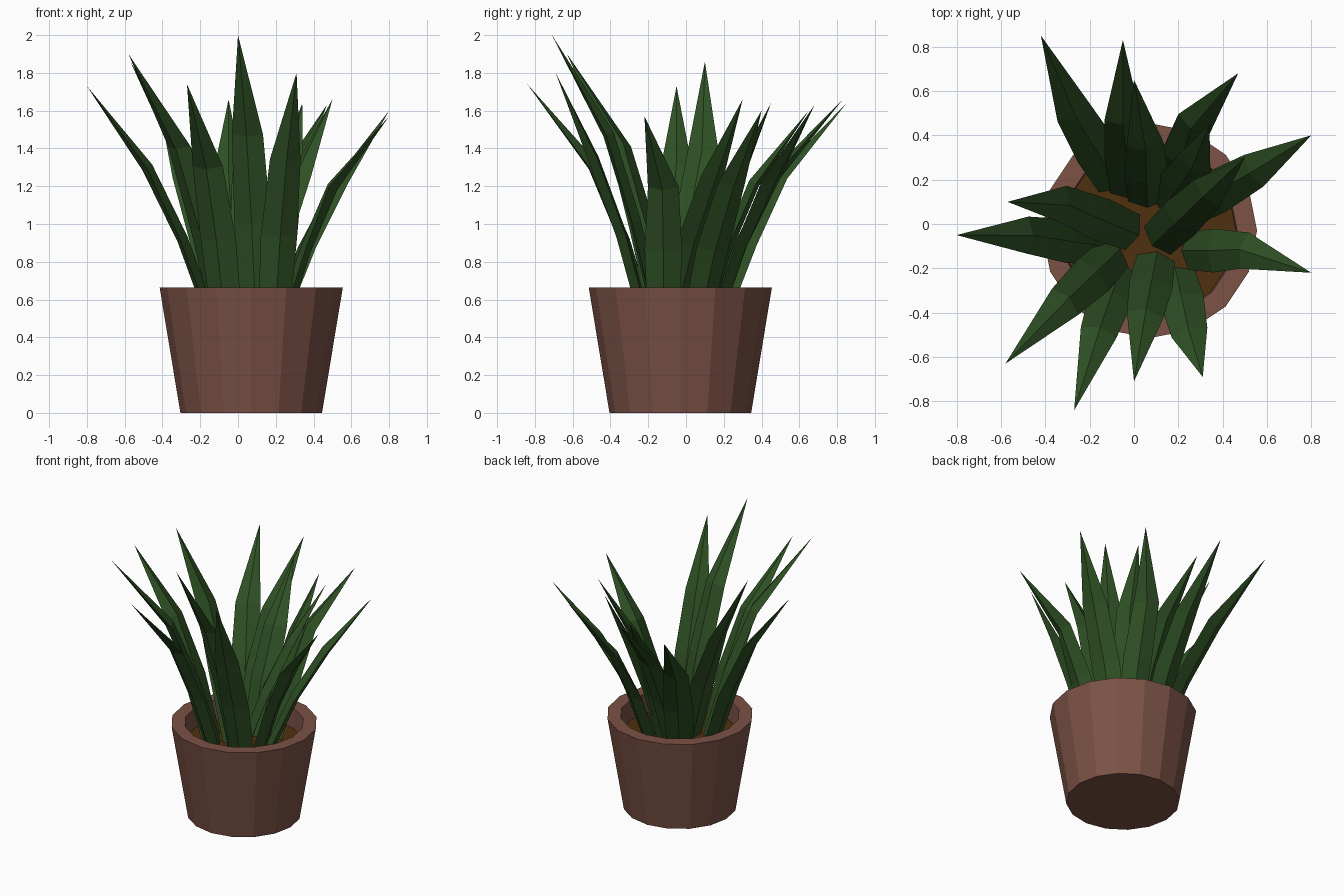
import bpy, bmesh, math
from mathutils import Vector

cube = bpy.data.objects.get("Cube")
if cube:
    bpy.data.objects.remove(cube)

POT_CENTRE = Vector((0.07, -0.03, 0))
SIDES = 16
SOIL_Z = 0.52


def make_material(name, rgb):
    mat = bpy.data.materials.new(name)
    mat.use_nodes = True
    colour = (*rgb, 1)
    mat.diffuse_color = colour
    bsdf = next(n for n in mat.node_tree.nodes if n.type == "BSDF_PRINCIPLED")
    bsdf.inputs["Base Color"].default_value = colour
    bsdf.inputs["Roughness"].default_value = 0.9
    return mat


terracotta = make_material("terracotta", (0.2, 0.085, 0.06))
earth = make_material("earth brown", (0.08, 0.03, 0.004))
green = make_material("leaf green", (0.028, 0.083, 0.018))


def finish(bm, name, mat):
    bmesh.ops.recalc_face_normals(bm, faces=bm.faces)
    mesh = bpy.data.meshes.new(name)
    bm.to_mesh(mesh)
    bm.free()
    mesh.materials.append(mat)
    obj = bpy.data.objects.new(name, mesh)
    bpy.context.collection.objects.link(obj)


def bridge(bm, lower, upper):
    """Join two closed rings of vertices with quads."""
    n = len(lower)
    for i in range(n):
        j = (i + 1) % n
        bm.faces.new((lower[i], lower[j], upper[j], upper[i]))


def lathe(name, profile, mat):
    """Spin (radius, height) pairs about the pot axis and cap both ends."""
    bm = bmesh.new()
    rings = []
    for radius, z in profile:
        ring = []
        for i in range(SIDES):
            a = math.tau * i / SIDES
            offset = Vector((radius * math.cos(a), radius * math.sin(a), z))
            ring.append(bm.verts.new(POT_CENTRE + offset))
        rings.append(ring)
    for lower, upper in zip(rings, rings[1:]):
        bridge(bm, lower, upper)
    bm.faces.new(rings[0])
    bm.faces.new(rings[-1])
    finish(bm, name, mat)


def leaf(name, base, middle, tip, width=0.19):
    """Fleshy blade: a flat diamond section swept out to a sharp point."""
    foot = Vector((*base, SOIL_Z - 0.02))
    end = Vector(tip)
    rise = end.z - foot.z
    bend = Vector((*middle, foot.z + 0.65 * rise))
    knee = foot.lerp(bend, 0.45)
    knee.z = foot.z + 0.34 * rise
    path = [foot, knee, bend, end]
    scales = (0.9, 1.04, 0.88)

    bm = bmesh.new()
    rings = []
    for i, scale in enumerate(scales):
        along = path[i + 1] - path[max(i - 1, 0)]
        side = Vector((-along.y, along.x, 0)).normalized()
        ridge = along.normalized().cross(side) * 0.03
        half = side * width * scale / 2
        section = (half, ridge, -half, -ridge)
        rings.append([bm.verts.new(path[i] + p) for p in section])
    for lower, upper in zip(rings, rings[1:]):
        bridge(bm, lower, upper)
    point = bm.verts.new(end)
    last = rings[-1]
    for i in range(4):
        bm.faces.new((last[i], last[(i + 1) % 4], point))
    bm.faces.new(rings[0])
    finish(bm, name, green)


# Pot with a thick rim and a hollow for the soil
lathe("pot", [(0.375, 0), (0.485, 0.665), (0.395, 0.665), (0.39, SOIL_Z - 0.03)], terracotta)
lathe("soil", [(0.385, SOIL_Z - 0.02), (0.39, SOIL_Z)], earth)

# Leaves: base, bend and tip
LEAVES = [
    ((-.08, .18), (-.27, .50), (-.42, .85, 1.64)),
    ((-.02, .14), (-.05, .47), (-.05, .83, 1.66)),
    ((.06, .10), (.05, .36), (.00, .65, 1.60)),
    ((.17, .16), (.27, .45), (.47, .68, 1.63)),
    ((.14, .08), (.27, .27), (.34, .45, 1.64)),
    ((.10, -.08), (.33, .14), (.50, .30, 1.66)),
    ((.22, .06), (.54, .24), (.80, .40, 1.60)),
    ((.24, -.12), (.50, -.12), (.80, -.22, 1.57)),
    ((.19, -.22), (.25, -.49), (.31, -.69, 1.80)),
    ((.10, -.15), (.05, -.41), (.00, -.71, 2.00)),
    ((-.06, -.20), (-.16, -.49), (-.27, -.84, 1.74)),
    ((-.08, -.13), (-.31, -.35), (-.58, -.63, 1.90)),
    ((-.14, -.10), (-.48, -.05), (-.80, -.05, 1.73)),
    ((.00, -.04), (-.32, .09), (-.57, .10, 1.86)),
]
for number, (base, middle, tip) in enumerate(LEAVES, 1):
    leaf(f"leaf_{number}", base, middle, tip)
